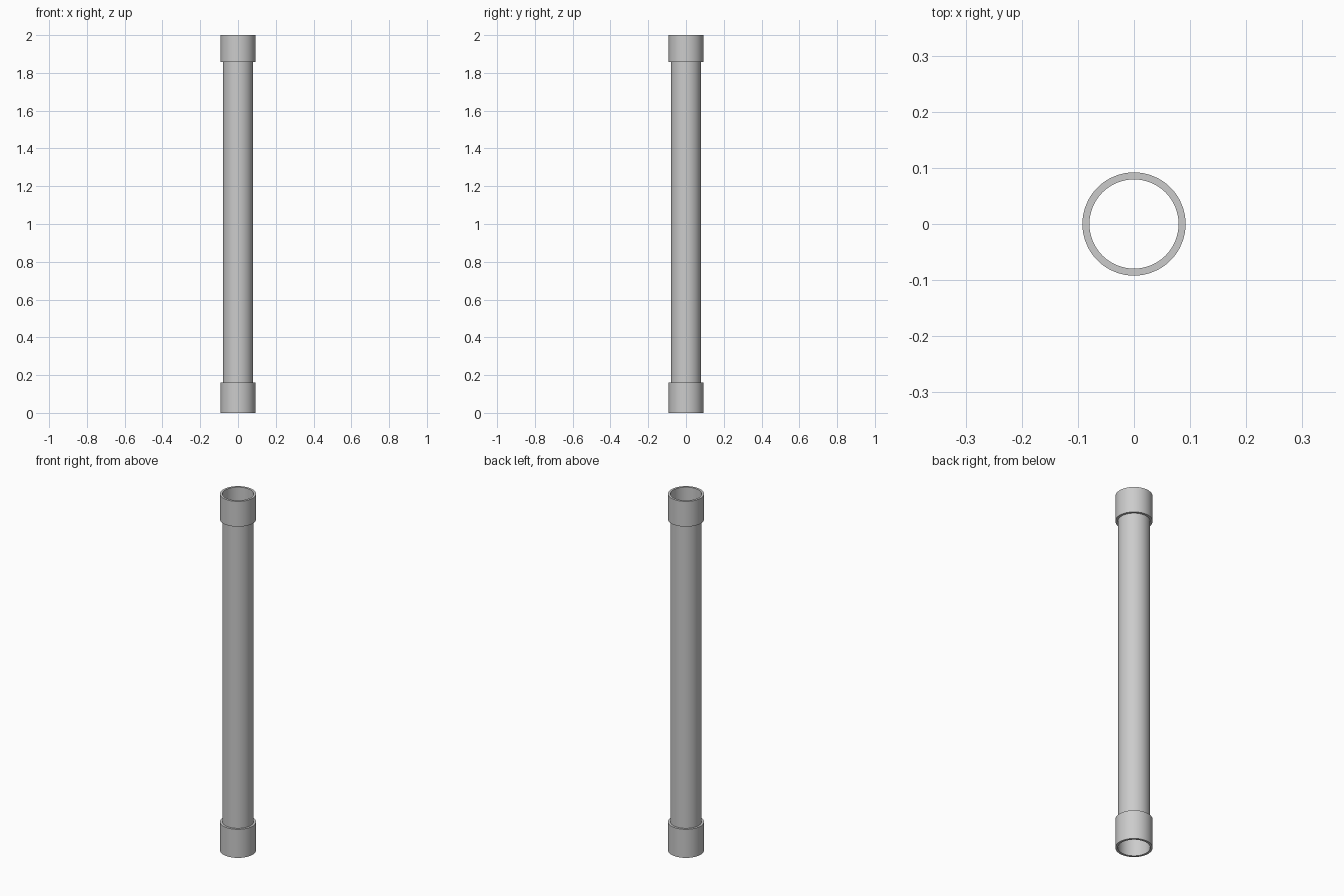
import bpy, bmesh, math

if "Cube" in bpy.data.objects:
    bpy.data.objects.remove(bpy.data.objects["Cube"])

SIDES = 64
PIPE_R = 0.0795
COLLAR_R = 0.092


def lathe(name, profile):
    """Spin an (r, z) profile around the z axis."""
    bm = bmesh.new()
    rings = []
    for r, z in profile:
        rings.append([bm.verts.new((r * math.cos(2 * math.pi * i / SIDES),
                                    r * math.sin(2 * math.pi * i / SIDES), z))
                      for i in range(SIDES)])
    for a, b in zip(rings, rings[1:]):
        for i in range(SIDES):
            j = (i + 1) % SIDES
            bm.faces.new((a[i], a[j], b[j], b[i]))
    mesh = bpy.data.meshes.new(name)
    bm.to_mesh(mesh)
    bm.free()
    obj = bpy.data.objects.new(name, mesh)
    bpy.context.collection.objects.link(obj)
    bpy.ops.object.select_all(action='DESELECT')
    obj.select_set(True)
    bpy.context.view_layer.objects.active = obj
    bpy.ops.object.shade_smooth_by_angle(angle=math.radians(30))
    return obj


# Thin-walled open pipe running the full height
lathe("pipe", [(PIPE_R, 0), (PIPE_R, 2)])

# Collar sleeves at each end: lower face, outer wall, upper face
for name, z0, z1 in (("bottom_collar", 0, 0.16), ("top_collar", 1.858, 2)):
    lathe(name, [(PIPE_R, z0), (COLLAR_R, z0), (COLLAR_R, z1), (PIPE_R, z1)])
